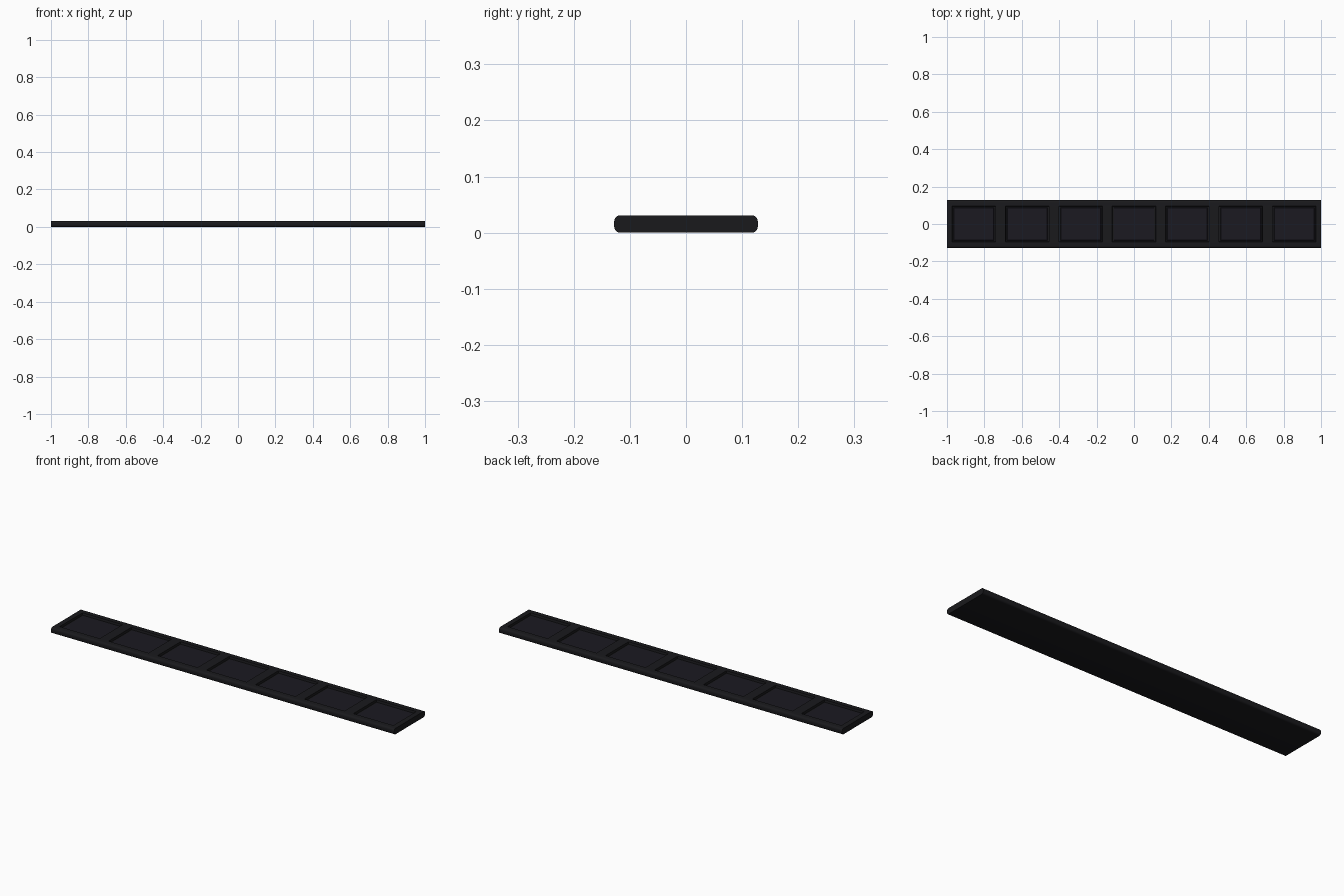
import bpy, bmesh, math

if "Cube" in bpy.data.objects:
    bpy.data.objects.remove(bpy.data.objects["Cube"])

L, W, H, R = 2.0, 0.256, 0.031, 0.011
COUNT, PITCH = 7, 0.2853
DEPTH = 0.012


def material(name, rgb):
    m = bpy.data.materials.new(name)
    m.diffuse_color = (*rgb, 1)
    m.use_nodes = True
    m.node_tree.nodes["Principled BSDF"].inputs["Base Color"].default_value = m.diffuse_color
    return m


def add_object(name, bm, mat=None):
    bmesh.ops.recalc_face_normals(bm, faces=bm.faces)
    me = bpy.data.meshes.new(name)
    bm.to_mesh(me)
    bm.free()
    ob = bpy.data.objects.new(name, me)
    bpy.context.collection.objects.link(ob)
    if mat:
        me.materials.append(mat)
    return ob


def frustum(bm, x, z0, size0, z1, size1):
    """Tapered block centred on x, from z0 up to z1."""
    rings = []
    for z, (sx, sy) in ((z0, size0), (z1, size1)):
        rings.append([bm.verts.new((x + i * sx / 2, j * sy / 2, z))
                      for i, j in ((-1, -1), (1, -1), (1, 1), (-1, 1))])
    a, b = rings
    bm.faces.new(a[::-1])
    bm.faces.new(b)
    for k in range(4):
        n = (k + 1) % 4
        bm.faces.new((a[k], a[n], b[n], b[k]))


dark = material("dark_plastic", (0.010, 0.010, 0.012))
tint = material("panel_tint", (0.011, 0.010, 0.015))
xs = [(i - (COUNT - 1) / 2) * PITCH for i in range(COUNT)]

# Bar: rounded cross-section extruded along x
bm = bmesh.new()
profile = []
for q, (sy, sz) in enumerate(((1, 1), (-1, 1), (-1, -1), (1, -1))):
    for s in range(6):
        a = math.radians(90 * q + 18 * s)
        profile.append(bm.verts.new((-L / 2,
                                     sy * (W / 2 - R) + R * math.cos(a),
                                     H / 2 + sz * (H / 2 - R) + R * math.sin(a))))
face = bm.faces.new(profile)
ext = bmesh.ops.extrude_face_region(bm, geom=[face], use_keep_orig=True)
bmesh.ops.translate(bm, vec=(L, 0, 0),
                    verts=[v for v in ext["geom"] if isinstance(v, bmesh.types.BMVert)])
bar = add_object("bar", bm, dark)

# Pocket cutters
bm = bmesh.new()
for x in xs:
    frustum(bm, x, H - DEPTH, (0.230, 0.188), H + 0.01, (0.236, 0.194))
cutter = add_object("pocket_cutter", bm, dark)
cutter.hide_render = True
cutter.hide_viewport = False
cut = bar.modifiers.new("pockets", 'BOOLEAN')
cut.operation = 'DIFFERENCE'
cut.solver = 'EXACT'
cut.object = cutter

# Apply the cut, then remove the helper
bpy.context.view_layer.objects.active = bar
bar.select_set(True)
bpy.ops.object.modifier_apply(modifier=cut.name)
bpy.data.objects.remove(cutter)
bpy.ops.object.shade_smooth_by_angle(angle=math.radians(30))

# Low panels on the pocket floors
bm = bmesh.new()
for x in xs:
    frustum(bm, x, H - DEPTH - 0.001, (0.218, 0.176), H - DEPTH + 0.002, (0.212, 0.170))
add_object("pocket_panels", bm, tint)
